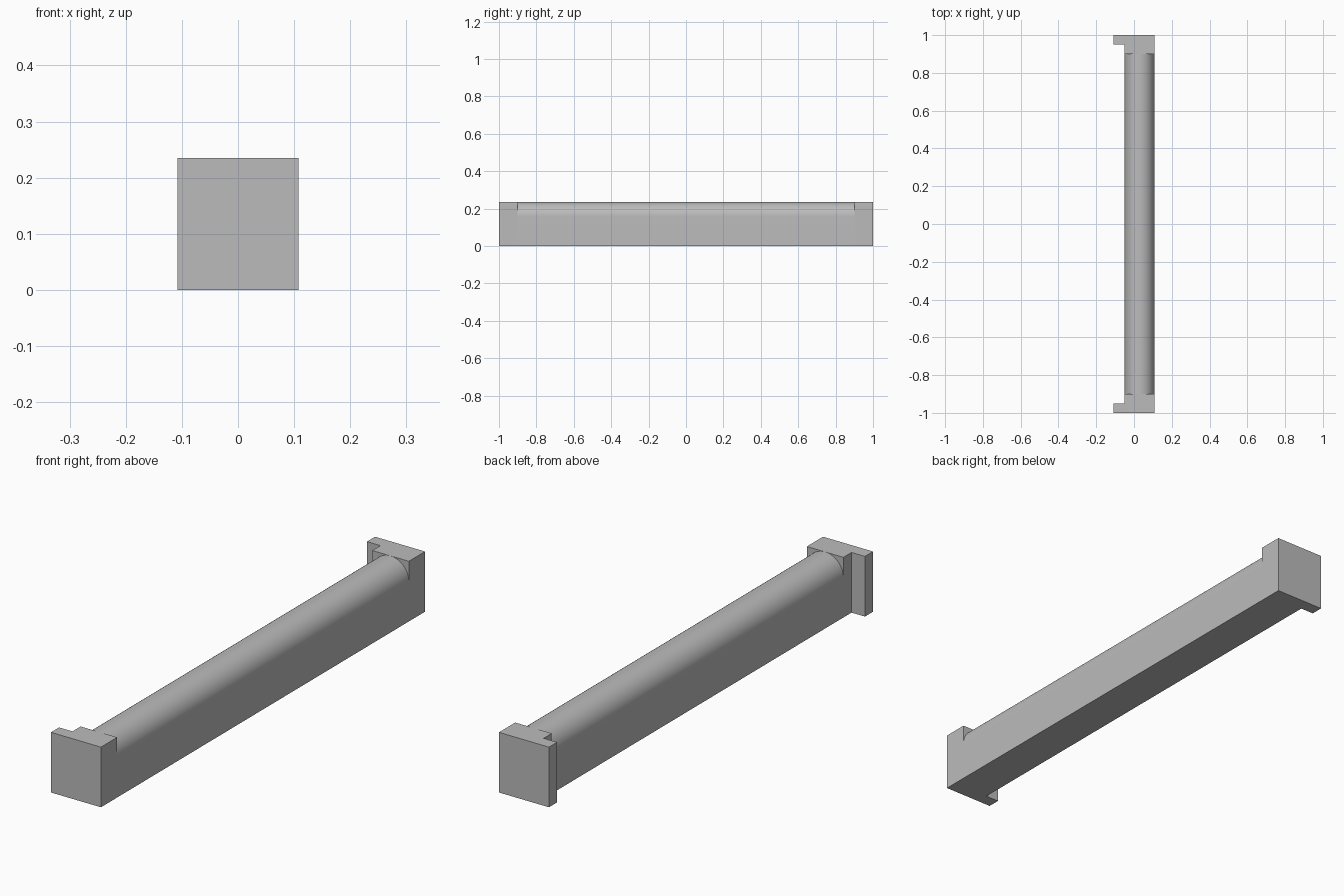
import bpy
import math

cube = bpy.data.objects.get("Cube")
if cube:
    bpy.data.objects.remove(cube, do_unlink=True)

RIGHT, LEFT = -0.05, 0.108      # bar sides
FLANGE = -0.108                 # outer edge of the end flanges
HEIGHT = 0.235
BAR_END, FLANGE_START = 0.9, 0.95

grey = bpy.data.materials.new("plain grey")
colour = (0.5, 0.5, 0.5, 1)
grey.diffuse_color = colour
grey.use_nodes = True
grey.node_tree.nodes["Principled BSDF"].inputs["Base Color"].default_value = colour


def prism(name, profile, place, start, end, capped=True):
    """Sweep a closed profile from start to end."""
    n = len(profile)
    verts = [place(a, b, t) for t in (start, end) for a, b in profile]
    faces = [(i, (i + 1) % n, n + (i + 1) % n, n + i) for i in range(n)]
    if capped:
        faces += [tuple(reversed(range(n))), tuple(range(n, 2 * n))]
    mesh = bpy.data.meshes.new(name)
    mesh.from_pydata(verts, [], faces)
    mesh.materials.append(grey)
    obj = bpy.data.objects.new(name, mesh)
    bpy.context.collection.objects.link(obj)
    return obj


# Long bar with a half-round top, its ends closed by the end blocks
radius = (LEFT - RIGHT) / 2
centre = (LEFT + RIGHT) / 2
spring = HEIGHT - radius
steps = 32
arc = [(centre + radius * math.cos(math.pi * i / steps),
        spring + radius * math.sin(math.pi * i / steps)) for i in range(steps + 1)]
section = [(RIGHT, 0), (LEFT, 0)] + arc
bar = prism("round_topped_bar", section, lambda x, z, y: (x, y, z),
            BAR_END, -BAR_END, capped=False)
bpy.ops.object.select_all(action="DESELECT")
bar.select_set(True)
bpy.context.view_layer.objects.active = bar
bpy.ops.object.shade_smooth_by_angle(angle=math.radians(30))

# Square end blocks, each with a flange sticking out to one side
outline = [(RIGHT, BAR_END), (LEFT, BAR_END), (LEFT, 1), (FLANGE, 1),
           (FLANGE, FLANGE_START), (RIGHT, FLANGE_START)]
prism("back_end_block", outline, lambda x, y, z: (x, y, z), 0, HEIGHT)
mirrored = [(x, -y) for x, y in reversed(outline)]
prism("front_end_block", mirrored, lambda x, y, z: (x, y, z), 0, HEIGHT)
